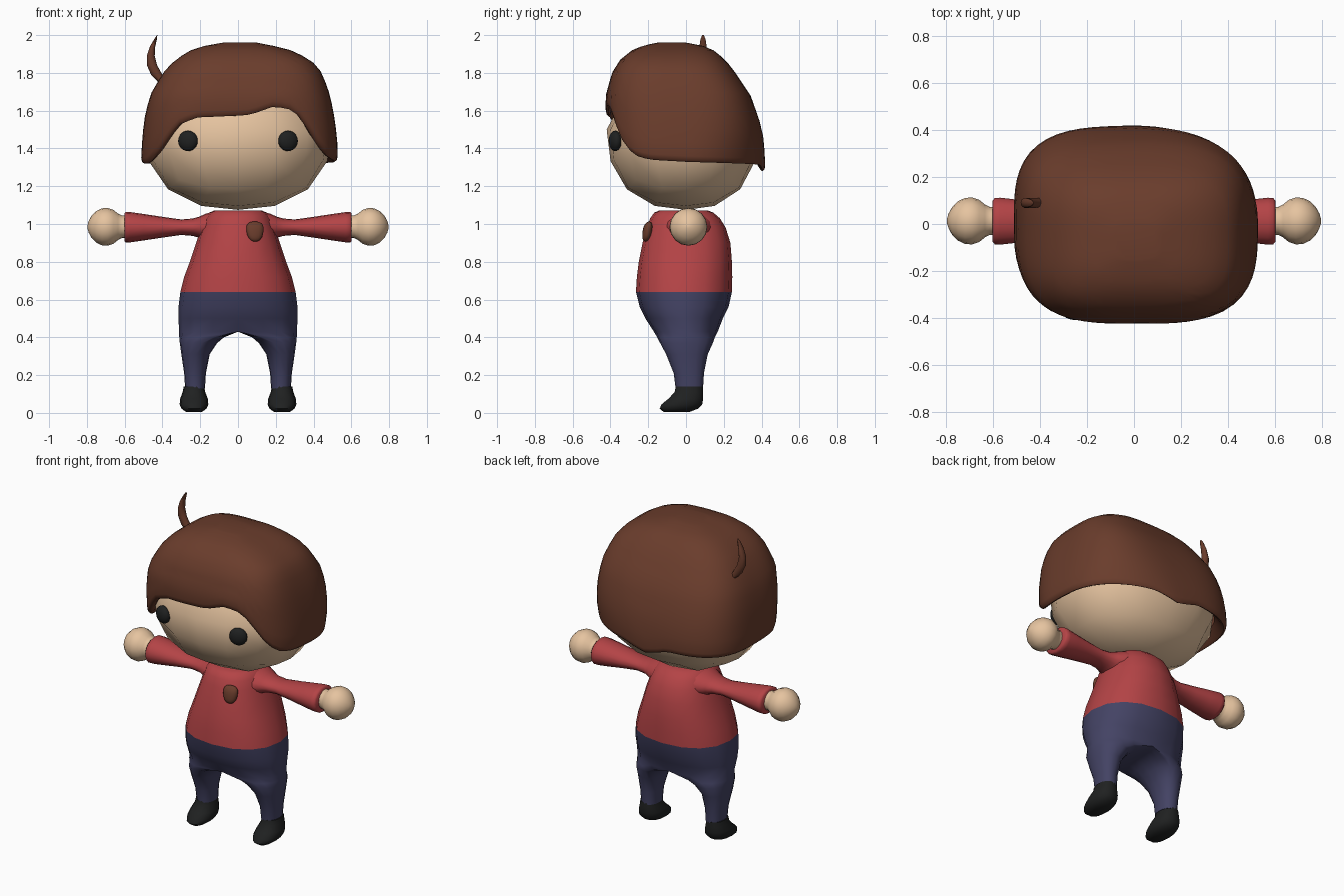
import bpy, bmesh, math
from mathutils import Vector

if "Cube" in bpy.data.objects:
    bpy.data.objects.remove(bpy.data.objects["Cube"])


def material(name, rgb):
    m = bpy.data.materials.new(name)
    m.diffuse_color = (*rgb, 1)
    m.use_nodes = True
    m.node_tree.nodes["Principled BSDF"].inputs["Base Color"].default_value = m.diffuse_color
    return m


HAIR = material("brown", (0.144, 0.046, 0.025))
SKIN = material("skin", (0.79, 0.55, 0.35))
RED = material("red", (0.455, 0.057, 0.061))
NAVY = material("navy", (0.057, 0.056, 0.128))
BLACK = material("black", (0.014, 0.015, 0.015))


def finish(name, bm, mat, mirror=False):
    bmesh.ops.recalc_face_normals(bm, faces=bm.faces)
    me = bpy.data.meshes.new(name)
    bm.to_mesh(me)
    bm.free()
    me.materials.append(mat)
    ob = bpy.data.objects.new(name, me)
    bpy.context.collection.objects.link(ob)
    if mirror:
        ob.modifiers.new("mirror", 'MIRROR').merge_threshold = 0.001
    return ob


def loft(rings, start=True, end=True):
    """Skin a list of equal-length closed rings."""
    bm = bmesh.new()
    rows = [[bm.verts.new(p) for p in r] for r in rings]
    n = len(rows[0])
    for a, b in zip(rows, rows[1:]):
        for i in range(n):
            j = (i + 1) % n
            bm.faces.new((a[i], a[j], b[j], b[i]))
    if start:
        bm.faces.new(rows[0])
    if end:
        bm.faces.new(rows[-1])
    return bm


def spow(v, e):
    return math.copysign(abs(v) ** e, v)


def flat_ring(z, x0, x1, y0, y1, n=16, e=0.88):
    """Horizontal superellipse between the given limits."""
    pts = []
    for i in range(n):
        a = math.tau * i / n
        pts.append(((x0 + x1) / 2 + (x1 - x0) / 2 * spow(math.cos(a), e),
                    (y0 + y1) / 2 + (y1 - y0) / 2 * spow(math.sin(a), e), z))
    return pts


def side_ring(x, cy, cz, ry, rz, n=16):
    """Ring across the x axis."""
    return [(x, cy + ry * math.cos(math.tau * i / n), cz + rz * math.sin(math.tau * i / n))
            for i in range(n)]


def lerp_keys(keys, t):
    """Linear look-up in a sorted list of (t, values...)."""
    if t <= keys[0][0]:
        return keys[0][1:]
    for a, b in zip(keys, keys[1:]):
        if t <= b[0]:
            f = (t - a[0]) / (b[0] - a[0])
            return [u + (v - u) * f for u, v in zip(a[1:], b[1:])]
    return keys[-1][1:]


# Sweater torso: z, half width, front, back
torso = [(0.64, .305, -.265, .243), (0.72, .285, -.26, .245), (0.80, .255, -.25, .243),
         (0.90, .222, -.23, .235), (0.98, .195, -.207, .21), (1.03, .175, -.19, .18),
         (1.06, .152, -.168, .145), (1.072, .125, -.14, .115)]
finish("sweater", loft([flat_ring(z, -w, w, f, b) for z, w, f, b in torso]), RED)

# Sleeves: x, depth radius, height radius
sleeve = [(.12, .13, .085), (.17, .115, .072), (.205, .092, .056), (.24, .078, .046),
          (.30, .071, .041), (.40, .08, .055), (.50, .092, .07), (.57, .10, .08),
          (.593, .099, .081), (.602, .088, .072)]
finish("sleeve", loft([side_ring(x, .012, .983, a, b) for x, a, b in sleeve]), RED, True)

# Hands with a short wrist
hand = [(.59, .06), (.615, .06), (.635, .07), (.66, .09), (.69, .10), (.72, .098),
        (.75, .084), (.775, .059), (.79, .032), (.797, .008)]
finish("hand", loft([side_ring(x, .013, .985, r, r) for x, r in hand]), SKIN, True)

# Trousers: z, centre x, inner x, outer x, front, back; inner faces open above the crotch
legs = [(.64, 0, 0, .305, -.265, .243), (.56, 0, 0, .315, -.245, .225),
        (.50, 0, 0, .315, -.215, .195), (.43, 0, 0, .312, -.17, .168),
        (.40, .13, .075, .311, -.152, .153), (.37, .19, .11, .308, -.137, .142),
        (.31, .222, .15, .30, -.105, .115), (.21, .23, .17, .285, -.065, .095),
        (.13, .228, .175, .28, -.055, .09)]
rings = []
for z, cx, xi, xo, f, b in legs:
    ring = []
    for i in range(16):
        a = math.tau * i / 16
        c, s = math.cos(a), math.sin(a)
        x = cx + ((xo - cx) if c > 0 else (cx - xi)) * spow(c if abs(c) > 1e-6 else 0, .88)
        ring.append((x, (f + b) / 2 + (b - f) / 2 * spow(s, .88), z))
    rings.append(ring)
bm = loft(rings, start=False)
inner = [f for f in bm.faces if all(v.co.x < 1e-4 for v in f.verts)]
bmesh.ops.delete(bm, geom=inner, context='FACES')
finish("trousers", bm, NAVY, True)

# Shoes: z, half width, toe, heel
shoe = [(.14, .054, -.056, .091), (.11, .06, -.062, .093), (.075, .073, -.095, .093),
        (.045, .076, -.132, .088), (.022, .066, -.142, .065), (.005, .042, -.12, .02)]
finish("shoe", loft([flat_ring(z, .233 - w, .233 + w, t, h, 14) for z, w, t, h in shoe]), BLACK, True)

# Head: rounded block, narrowed at the crown to sit under the hair
bm = bmesh.new()
bmesh.ops.create_cube(bm, size=2)
bmesh.ops.subdivide_edges(bm, edges=bm.edges[:], cuts=3, use_grid_fill=True)
for v in bm.verts:
    d = Vector([math.tan(c * math.pi / 4) for c in v.co])
    d /= sum(abs(c) ** 2.35 for c in d) ** (1 / 2.35)
    k = 1 - .38 * max(d.z, 0)
    v.co = (d.x * .497 * k, d.y * (.42 if d.y < 0 else .385) * k, 1.5 + d.z * (.425 if d.z < 0 else .38))
finish("head", bm, SKIN)

# Hair outline by height: z, left, right, front, back
outline = [(1.30, .515, .53, .41, .42), (1.45, .507, .525, .42, .412), (1.55, .497, .513, .425, .388),
           (1.68, .467, .488, .425, .342), (1.80, .397, .445, .392, .262), (1.87, .332, .385, .348, .208),
           (1.92, .25, .28, .285, .145), (1.945, .17, .18, .225, .085), (1.96, .08, .10, .15, .0)]
# Hairline height by angle from the front, positive towards +x
hairline = [(-180, 1.285), (-172, 1.30), (-163, 1.328), (-90, 1.325), (-65, 1.325), (-58, 1.34),
            (-49, 1.39), (-43, 1.45), (-36, 1.53), (-26, 1.57), (0, 1.58), (7, 1.585), (20, 1.625),
            (29, 1.62), (35, 1.58), (41, 1.50), (47, 1.41), (56, 1.36), (66, 1.345), (90, 1.335),
            (163, 1.32), (172, 1.30), (180, 1.285)]


def hair_point(deg, z, scale=1.0):
    l, r, f, b = lerp_keys(outline, z)
    dx, dy = math.sin(math.radians(deg)), -math.cos(math.radians(deg))
    # Corner squareness at the rim for each quadrant, squarer higher up
    low = (3.3 if dy < 0 else 2.15) if dx > 0 else (2.8 if dy < 0 else 3.2)
    p = low + (3.3 - low) * min(max((z - 1.35) / .35, 0), 1)
    n = (abs(dx) ** p + abs(dy) ** p) ** (1 / p)
    return ((r - l) / 2 + (r + l) / 2 * scale * dx / n,
            (b - f) / 2 + (b + f) / 2 * scale * dy / n, z)


angles = [-180 + 360 * i / 72 for i in range(72)]
base = [lerp_keys(hairline, a)[0] for a in angles]
rings = []
for k in range(14):
    s = math.sin((1 - k / 13) * math.pi / 2)
    rings.append([hair_point(a, z + .025 + (1.96 - z - .025) * s) for a, z in zip(angles, base)])
for dz, sc in ((.005, .99), (-.006, .965), (.0, .94), (.05, .87)):
    rings.append([hair_point(a, z + dz, sc) for a, z in zip(angles, base)])
finish("hair", loft(rings, end=False), HAIR)

# Stray lock: x, z, radius across, radius in depth
lock = [(-.40, 1.75, .022, .02), (-.43, 1.79, .03, .022), (-.455, 1.84, .027, .022),
        (-.462, 1.89, .021, .022), (-.452, 1.94, .014, .02), (-.436, 1.98, .007, .014),
        (-.428, 2.0, .001, .004)]
finish("stray_lock", loft([flat_ring(z, x - r, x + r, .09 - d, .09 + d, 10, 1)
                           for x, z, r, d in lock]), HAIR)


def ellipsoid(name, centre, radii, mat, turn=0, mirror=False, shape=None):
    bm = bmesh.new()
    bmesh.ops.create_uvsphere(bm, u_segments=20, v_segments=12, radius=1)
    c, s = math.cos(turn), math.sin(turn)
    for v in bm.verts:
        p = shape(v.co) if shape else v.co
        x, y, z = (p[i] * radii[i] for i in range(3))
        v.co = Vector(centre) + Vector((x * c - y * s, x * s + y * c, z))
    return finish(name, bm, mat, mirror)


# Eyes, and a shield-shaped chest badge that narrows downwards and leans with the chest
ellipsoid("eye", (.265, -.375, 1.44), (.054, .032, .054), BLACK, .3, True)
ellipsoid("chest_badge", (.09, -.205, .96), (.045, .024, .053), HAIR, .12, False,
          lambda p: Vector((spow(p.x, .8) * (1 + .2 * p.z), p.y + .4 * p.z, spow(p.z, .8))))

# Smooth shading with sharp edges kept
for ob in bpy.data.objects:
    ob.select_set(True)
    bpy.context.view_layer.objects.active = ob
bpy.ops.object.shade_smooth_by_angle(angle=math.radians(50))
